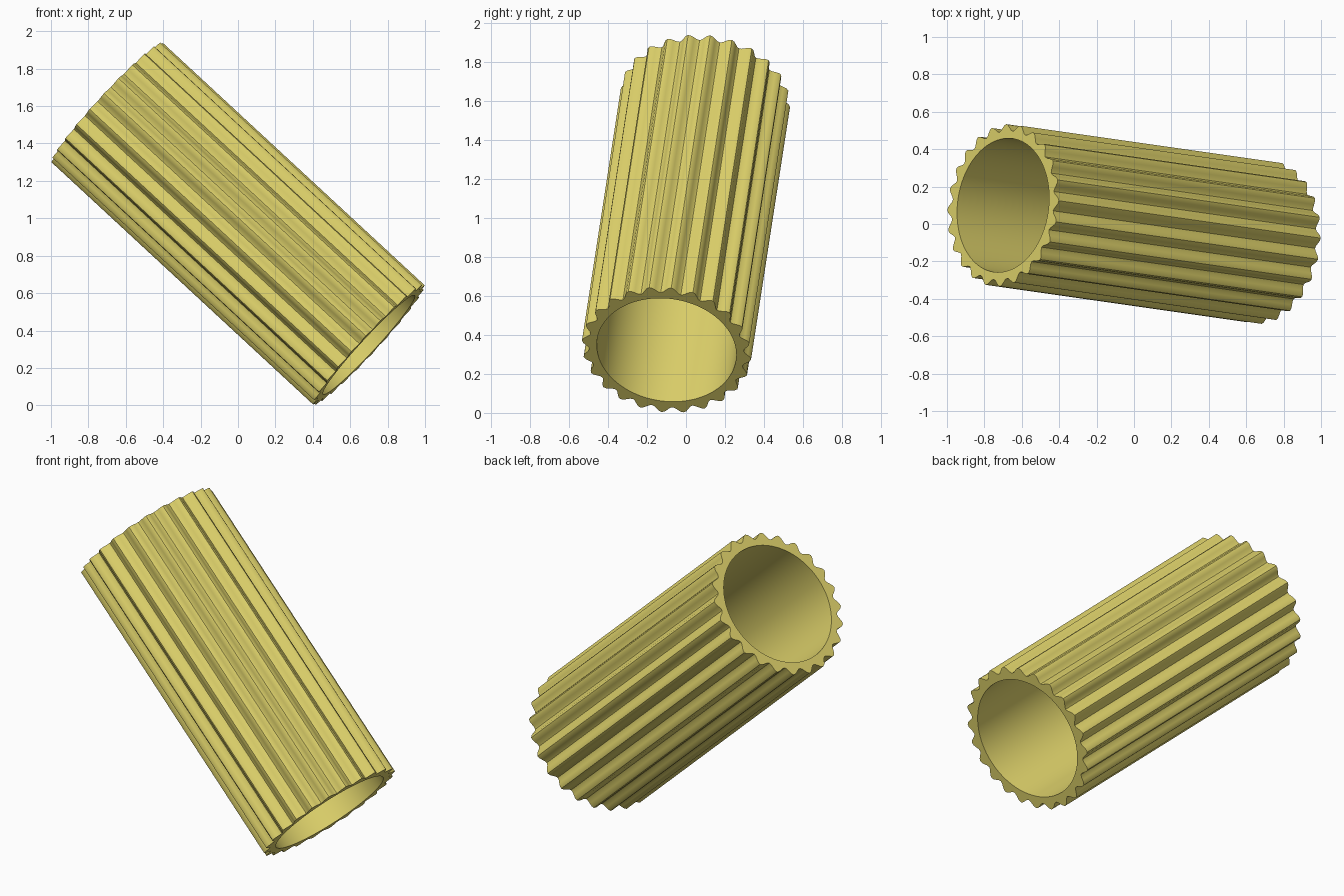
import bpy, bmesh, math
from mathutils import Vector

if "Cube" in bpy.data.objects:
    bpy.data.objects.remove(bpy.data.objects["Cube"])

RIBS, STEPS = 24, 8
PEAK, VALLEY, BORE = 0.437, 0.399, 0.36
PHASE = math.radians(3.2)

# Tilted axis of the tube, from the low end to the high end
low = Vector((0.70, -0.10, 0.323))
high = Vector((-0.70, 0.10, 1.619))
axis = (high - low).normalized()
side = (Vector((0, 1, 0)) - axis * axis.y).normalized()
up = side.cross(axis)
if up.z < 0:
    up = -up

bm = bmesh.new()
count = RIBS * STEPS


def ring(center, radius):
    """Closed loop of vertices around the tube axis."""
    verts = []
    for i in range(count):
        a = 2 * math.pi * i / count
        d = up * math.cos(a + PHASE) + side * math.sin(a + PHASE)
        verts.append(bm.verts.new(center + d * radius(a)))
    return verts


def ribbed(a):
    return (PEAK + VALLEY) / 2 + (PEAK - VALLEY) / 2 * math.cos(RIBS * a)


def bore(a):
    return BORE


# Fluted outside, smooth bore and the two flat end rims
loops = [ring(low, ribbed), ring(high, ribbed), ring(high, bore), ring(low, bore)]
for k in range(4):
    a, b = loops[k], loops[(k + 1) % 4]
    for i in range(count):
        j = (i + 1) % count
        bm.faces.new((a[i], a[j], b[j], b[i]))
bmesh.ops.recalc_face_normals(bm, faces=bm.faces)

mesh = bpy.data.meshes.new("ribbed_tube")
bm.to_mesh(mesh)
bm.free()
tube = bpy.data.objects.new("ribbed_tube", mesh)
bpy.context.collection.objects.link(tube)

# Yellow material
mat = bpy.data.materials.new("pasta_yellow")
mat.diffuse_color = (0.75, 0.66, 0.15, 1)
mat.use_nodes = True
mat.node_tree.nodes["Principled BSDF"].inputs["Base Color"].default_value = mat.diffuse_color
mesh.materials.append(mat)

# Smooth ribs with crisp end edges
bpy.context.view_layer.objects.active = tube
tube.select_set(True)
bpy.ops.object.shade_smooth_by_angle(angle=math.radians(40))
